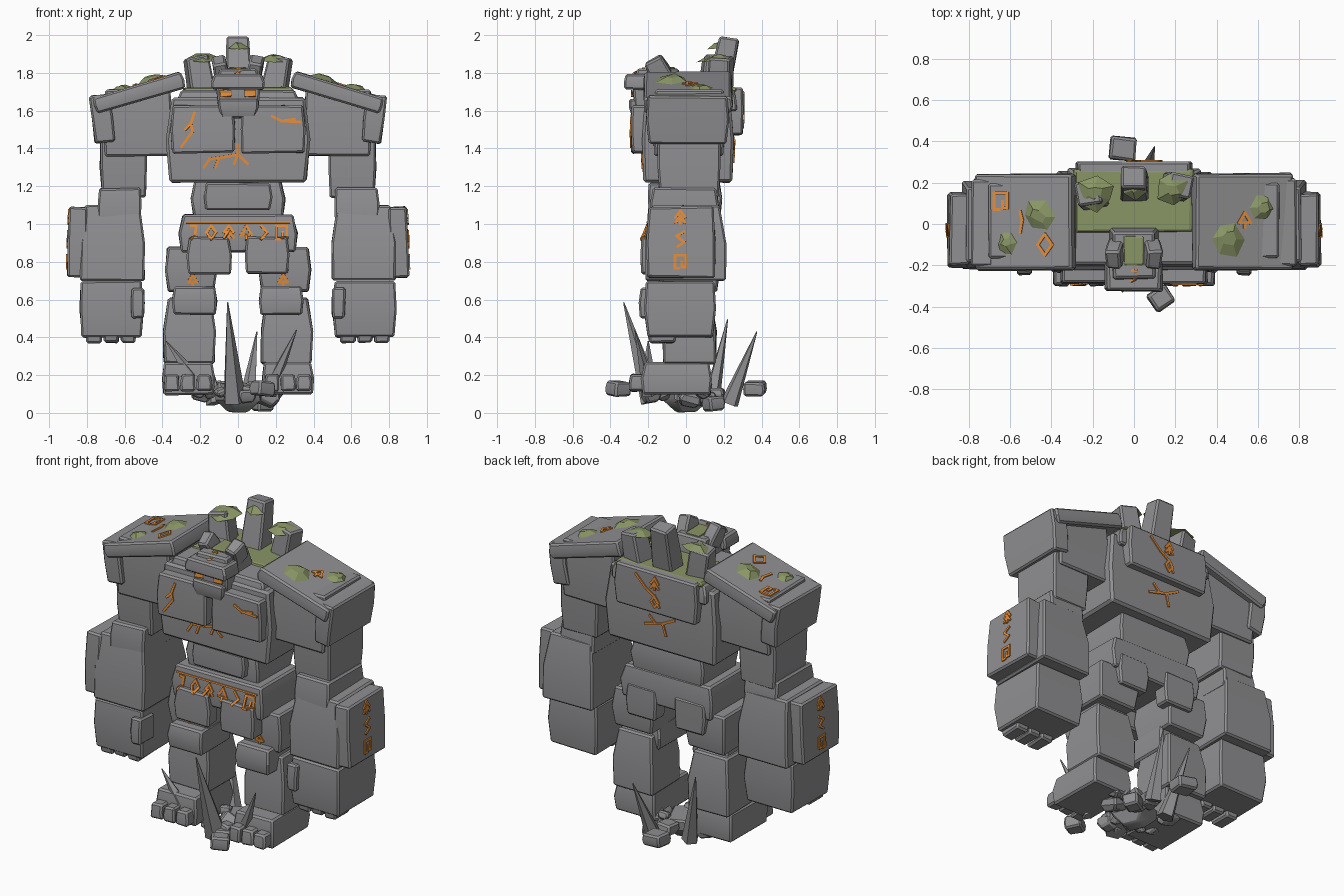
import bpy, bmesh, random
from math import inf
from mathutils import Vector, Matrix, Euler
from mathutils.bvhtree import BVHTree

random.seed(4)
if "Cube" in bpy.data.objects:
    bpy.data.objects.remove(bpy.data.objects["Cube"])


def material(name, colour):
    mat = bpy.data.materials.new(name)
    mat.use_nodes = True
    mat.diffuse_color = (*colour, 1)
    mat.node_tree.nodes["Principled BSDF"].inputs["Base Color"].default_value = (*colour, 1)
    return mat


STONE = material("grey stone", (.28, .275, .285))
MOSS = material("green moss", (.25, .3, .13))
GLOW = material("orange glow", (.8, .27, .04))
surfaces = []


def finish(name, bm, mat, solid=False):
    """Turn a bmesh into an object, with sharp edges kept by angle."""
    bmesh.ops.recalc_face_normals(bm, faces=bm.faces)
    for face in bm.faces:
        face.smooth = mat is STONE
    for edge in bm.edges:
        edge.smooth = edge.calc_face_angle(0) < .45
    if solid:
        surfaces.append(BVHTree.FromBMesh(bm))
    mesh = bpy.data.meshes.new(name)
    bm.to_mesh(mesh)
    bm.free()
    mesh.materials.append(mat)
    bpy.context.collection.objects.link(bpy.data.objects.new(name, mesh))


def stone(name, xs, ys, zs, bottom=.94, top=.94, turn=(0, 0, 0), both=False, bevel=.01, mat=STONE):
    """Bevelled block with a full middle and scaled bottom and top; both mirrors it across x."""
    low, high = Vector((xs[0], ys[0], zs[0])), Vector((xs[1], ys[1], zs[1]))
    for side in (1, -1) if both else (1,):
        size, centre = high - low, (low + high) / 2
        centre.x *= side
        spin = Euler((turn[0], turn[1] * side, turn[2] * side)).to_matrix()
        bm = bmesh.new()
        rings = []
        for level, scale in ((-.5, bottom), (0, 1), (.5, top)):
            corners = ((-.5, -.5), (.5, -.5), (.5, .5), (-.5, .5))
            ring = []
            for u, v in corners:
                local = Vector((u * scale * size.x, v * scale * size.y, level * size.z))
                wobble = Vector([random.uniform(-.004, .004) for _ in range(3)])
                ring.append(bm.verts.new(centre + spin @ (local + wobble)))
            rings.append(ring)
        bm.faces.new(rings[0][::-1])
        bm.faces.new(rings[2])
        for a, b in zip(rings, rings[1:]):
            for i in range(4):
                j = (i + 1) % 4
                bm.faces.new((a[i], a[j], b[j], b[i]))
        bmesh.ops.recalc_face_normals(bm, faces=bm.faces)
        sharp = [e for e in bm.edges if e.calc_face_angle(0) > .7]
        bmesh.ops.bevel(bm, geom=sharp, offset=bevel, segments=1, affect='EDGES')
        label = name if not both else ("left_" if side > 0 else "right_") + name
        finish(label, bm, mat, solid=mat is STONE)


def spike(name, base, tip, radius):
    base, tip = Vector(base), Vector(tip)
    axis = tip - base
    bm = bmesh.new()
    matrix = Matrix.Translation((base + tip) / 2) @ axis.to_track_quat('Z', 'Y').to_matrix().to_4x4()
    bmesh.ops.create_cone(bm, cap_ends=True, segments=5, radius1=radius, radius2=.003,
                          depth=axis.length, matrix=matrix)
    finish(name, bm, STONE)


VIEWS = {"front": (Vector((0, 1, 0)), lambda u, v: (u, -3, v)),
         "back": (Vector((0, -1, 0)), lambda u, v: (u, 3, v)),
         "left": (Vector((-1, 0, 0)), lambda u, v: (3, u, v)),
         "right": (Vector((1, 0, 0)), lambda u, v: (-3, u, v)),
         "top": (Vector((0, 0, -1)), lambda u, v: (u, v, 3))}


def project(view, u, v):
    """Nearest stone surface point and normal seen from one direction."""
    ray, place = VIEWS[view]
    best = (Vector(place(u, v)), -ray, inf)
    for tree in surfaces:
        hit, normal, _, dist = tree.ray_cast(Vector(place(u, v)), ray)
        if hit and dist < best[2]:
            best = (hit, normal, dist)
    return best[0], best[1]


def carve(name, view, lines, width=.014):
    """Glowing thin bars along polylines laid on the stone."""
    bm = bmesh.new()
    for line in lines:
        hits = [project(view, u, v) for u, v in line]
        for (a, normal), (b, _) in zip(hits, hits[1:]):
            along = (b - a).normalized()
            across = normal.cross(along).normalized()
            up = along.cross(across)
            frame = Matrix((along, across, up)).transposed().to_4x4()
            size = Matrix.Diagonal(((b - a).length + width * .8, width, .0095, 1))
            matrix = Matrix.Translation((a + b) / 2 + up * .002) @ frame @ size
            bmesh.ops.create_cube(bm, size=1, matrix=matrix)
    finish(name, bm, GLOW)


SQUARE = [[(-.1, -.5), (-.4, -.5), (-.4, .5), (.4, .5), (.4, -.4), (.1, -.4), (.1, 0)]]
DIAMOND = [[(0, -.5), (-.35, 0), (0, .5), (.35, 0), (0, -.5)]]
ARROW = [[(-.35, 0), (0, .5), (.35, 0)], [(-.35, -.4), (0, .1), (.35, -.4)], [(0, .1), (0, -.5)]]
TRIANGLE = [[(-.4, -.2), (0, .5), (.4, -.2), (-.4, -.2)], [(0, -.2), (0, -.5)]]
CHEVRON = [[(-.2, .5), (.25, 0), (-.2, -.5)]]
ZIGZAG = [[(.25, .5), (-.25, .2), (.25, -.2), (-.2, -.5)]]
HOOK = [[(-.2, .5), (.2, .5), (.1, -.3), (-.2, -.5)]]


def glyph(name, shape, view, u, v, size=.07):
    carve(name, view, [[(u + a * size, v + b * size) for a, b in line] for line in shape])


def moss(name, u, v, radius, height=None):
    """Irregular flat hexagonal tuft, on the surface below or at a given height."""
    spot, normal = project("top", u, v)
    if height:
        spot, normal = Vector((u, v, height)), Vector((0, -.15, 1))
    bm = bmesh.new()
    matrix = Matrix.Translation(spot + normal * .008) @ normal.to_track_quat('Z', 'Y').to_matrix().to_4x4()
    bmesh.ops.create_cone(bm, cap_ends=True, segments=6, radius1=radius, radius2=radius * .35, depth=.026, matrix=matrix)
    for vert in bm.verts:
        vert.co += Vector([random.uniform(-.14, .14) * radius * k for k in (1, 1, .3)])
    finish(name, bm, MOSS)


# Torso
stone("torso", (-.38, .38), (-.235, .255), (1.22, 1.67), .95, .93, bevel=.014)
stone("collar", (-.32, .32), (-.21, .27), (1.6, 1.71), 1, .94)
stone("chest_plate", (.015, .355), (-.29, -.15), (1.375, 1.63), .97, .94, both=True)
stone("back_plate", (-.28, .28), (.19, .3), (1.47, 1.725), .97, .96)
stone("waist", (-.25, .25), (-.16, .19), (1.03, 1.24), .94, .9)
stone("belly_plate", (-.18, .18), (-.2, -.1), (1.07, 1.22), .94, .94)
stone("pelvis", (-.315, .315), (-.21, .2), (.85, 1.05), .96, .92)
stone("front_hip_plate", (.035, .27), (-.24, -.14), (.735, .93), .96, .9, both=True)
stone("rear_hip_plate", (.06, .27), (.1, .207), (.75, .94), .9, .95, both=True)

# Head
stone("head", (-.115, .115), (-.28, -.02), (1.62, 1.82), .94, .85)
stone("jaw", (-.105, .105), (-.3, -.12), (1.56, 1.665), .85, 1)
stone("brow", (-.14, .14), (-.325, -.18), (1.71, 1.79), 1, .9)
stone("head_horn", (.05, .13), (-.2, -.09), (1.75, 1.88), 1, .9, (.5, .2, 0), both=True)
stone("head_moss", (-.05, .05), (-.2, -.06), (1.81, 1.828), mat=MOSS, bevel=.004)
for side in (-1, 1):
    stone("eye", (side * .065 - .03, side * .065 + .03), (-.29, -.281), (1.675, 1.707), 1, 1, mat=GLOW, bevel=.001)

# Back spires
stone("middle_spire", (-.068, .068), (.13, .25), (1.6, 1.99), 1, .9, (-.2, 0, 0))
stone("right_spire", (-.265, -.135), (.08, .21), (1.6, 1.885), 1, .9, (-.08, -.17, .2))
stone("left_spire", (.135, .265), (.12, .24), (1.6, 1.885), 1, .9, (-.08, .17, -.2))
stone("torso_moss", (-.29, .29), (-.04, .265), (1.7, 1.725), 1, .95, mat=MOSS, bevel=.006)

# Arms
stone("shoulder_block", (.35, .71), (-.175, .205), (1.36, 1.71), .95, .95, both=True)
stone("shoulder_slab", (.275, .775), (-.225, .245), (1.65, 1.74), .97, .97, (0, .29, 0), both=True)
stone("shoulder_pad", (.665, .775), (-.21, .225), (1.43, 1.685), .94, .96, (0, .12, 0), both=True)
stone("upper_arm", (.48, .73), (-.15, .18), (1.14, 1.45), .94, 1, both=True)
stone("elbow", (.51, .745), (-.19, .175), (1.03, 1.19), 1, .93, both=True)
stone("forearm", (.495, .835), (-.215, .21), (.7, 1.1), 1, .84, both=True)
stone("forearm_plate", (.8, .9), (-.21, .155), (.715, 1.09), .97, .94, (0, -.03, 0), both=True)
stone("hand", (.5, .84), (-.22, .16), (.4, .7), .92, .94, both=True)
stone("thumb", (.495, .57), (-.25, -.1), (.5, .66), .9, .9, both=True)
for number, x in enumerate((.54, .63, .72)):
    stone(f"finger_{number}", (x, x + .085), (-.2, -.05), (.37, .46), .9, 1, both=True)

# Legs
stone("thigh", (.11, .385), (-.14, .18), (.64, .88), .9, .92, both=True)
stone("knee", (.11, .35), (-.2, .1), (.52, .67), .92, .9, both=True)
stone("shin", (.12, .395), (-.125, .16), (.26, .61), .98, .82, both=True)
stone("foot", (.125, .4), (-.235, .135), (.095, .268), .96, .92, both=True)
for number, x in enumerate((.14, .225, .31)):
    stone(f"toe_{number}", (x, x + .08), (-.3, -.17), (.115, .205), 1, .88, both=True)

# Ground spikes and rubble
spike("front_spike", (-.02, -.18, .06), (-.055, -.33, .585), .065)
spike("left_spike_stone", (.16, -.19, .1), (.31, -.27, .44), .045)
spike("rear_spike", (.05, .23, .05), (.1, .375, .43), .05)
spike("rear_right_spike", (-.12, .13, .05), (-.22, .22, .495), .05)
spike("small_spike", (-.24, -.2, .19), (-.38, -.2, .38), .04)
stone("front_rubble", (.075, .185), (-.41, -.31), (.09, .165), turn=(0, .1, .6))
stone("rear_rubble", (-.12, .01), (.31, .42), (.09, .165), turn=(0, .1, -.1))
stone("side_rubble", (.08, .18), (.1, .19), (.01, .09), turn=(.1, 0, .5))
stone("base_rubble", (-.09, .09), (-.1, .1), (.004, .13), .45, 1, (0, 0, .4))
for number in range(16):
    x, y, z = random.uniform(-.22, .22), random.uniform(-.2, .16), random.uniform(.07, .14)
    r = random.uniform(.03, .06)
    stone(f"rubble_{number}", (x - r, x + r), (y - r, y + r), (z - r * .7, z + r * .7), .7, .85,
          [random.uniform(-.5, .5) for _ in range(3)])

# Moss tufts
moss("moss_right_outer", -.62, -.09, .065)
moss("moss_right_inner", -.46, .04, .085)
moss("moss_left_inner", .45, -.07, .09)
moss("moss_left_outer", .62, .08, .075)
moss("moss_right_spire", -.185, .15, .09, 1.877)
moss("moss_left_spire", .19, .17, .08, 1.873)
moss("moss_middle_spire", 0, .18, .065, 1.94)

# Belt runes
for number, shape in enumerate((HOOK, DIAMOND, ARROW, TRIANGLE, CHEVRON, SQUARE)):
    glyph(f"belt_rune_{number}", shape, "front", -.235 + number * .093, .955)
carve("belt_trim", "front", [[(-.27, 1.008), (.27, 1.008)]], .01)

# Arm, thigh, shoulder and head runes
for view in ("left", "right"):
    glyph(view + "_arm_arrow", ARROW, view, -.03, 1.035)
    glyph(view + "_arm_zigzag", ZIGZAG, view, -.03, .92, .08)
    glyph(view + "_arm_square", SQUARE, view, -.03, .8)
for side in (-1, 1):
    glyph("thigh_rune", TRIANGLE, "front", side * .24, .705, .055)
glyph("shoulder_square", SQUARE, "top", -.645, .11, .08)
glyph("shoulder_diamond", DIAMOND, "top", -.43, -.1, .1)
glyph("shoulder_triangle", TRIANGLE, "top", .535, .02)
carve("shoulder_crack", "top", [[(-.55, .06), (-.54, .02), (-.55, -.04)]])
glyph("forehead_rune", HOOK, "top", 0, -.25, .05)

# Glowing cracks
carve("right_chest_crack", "front", [[(-.23, 1.59), (-.25, 1.53), (-.24, 1.49), (-.3, 1.41)], [(-.25, 1.53), (-.28, 1.5)]])
carve("left_chest_crack", "front", [[(.18, 1.57), (.23, 1.545), (.33, 1.54)], [(.23, 1.545), (.3, 1.555)]])
carve("belly_crack", "front", [[(-.18, 1.3), (-.15, 1.345), (-.07, 1.355), (0, 1.37), (.05, 1.32)],
                               [(0, 1.37), (0, 1.42)], [(-.1, 1.35), (-.12, 1.3)], [(0, 1.37), (-.02, 1.32)]])
glyph("back_arrow", ARROW, "back", 0, 1.66)
glyph("back_diamond", DIAMOND, "back", 0, 1.55)
carve("back_crack", "back", [[(.13, 1.69), (.06, 1.62), (0, 1.58), (-.03, 1.52)]])
carve("lower_back_crack", "back", [[(-.1, 1.44), (-.02, 1.4), (.1, 1.37)], [(-.02, 1.4), (-.04, 1.33)], [(.03, 1.39), (.07, 1.43)]])
